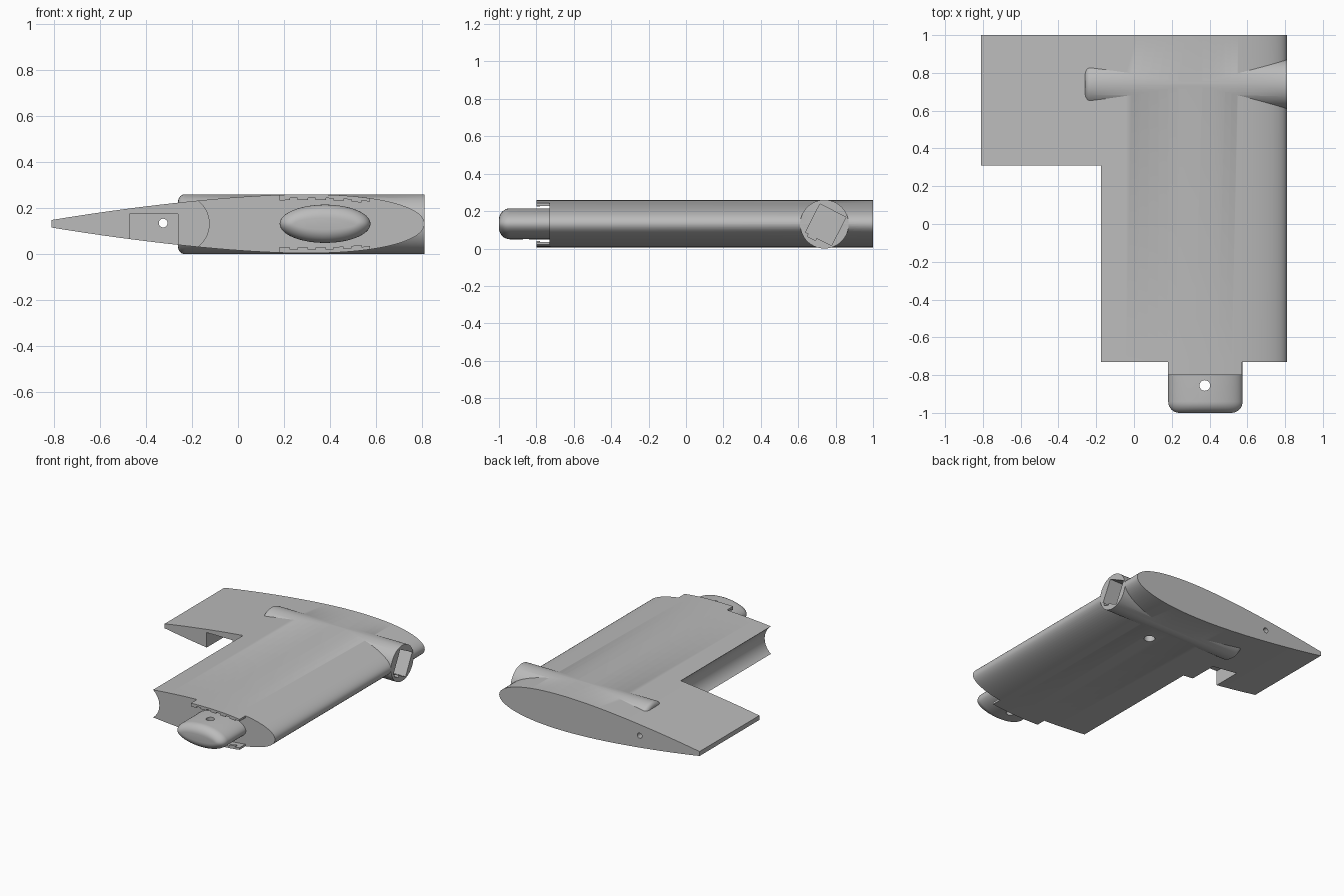
import bpy, bmesh, math
from mathutils import Vector, Matrix

if "Cube" in bpy.data.objects:
    bpy.data.objects.remove(bpy.data.objects["Cube"], do_unlink=True)

MID = 0.132            # height of the chord line
NOSE, TAIL = 0.81, -0.81
CHORD = 1.7            # full chord before the tail is cut blunt

grey = bpy.data.materials.new("plain grey")
grey.use_nodes = True
grey.diffuse_color = (0.5, 0.5, 0.5, 1)
grey.node_tree.nodes["Principled BSDF"].inputs["Base Color"].default_value = (0.5, 0.5, 0.5, 1)


def half_thickness(x):
    t = max(0, (NOSE - x) / CHORD)
    return 0.75 * CHORD * (0.2969 * math.sqrt(t) - 0.126 * t - 0.3516 * t**2
                           + 0.2843 * t**3 - 0.1015 * t**4)


def loft(name, rings):
    """Skin closed rings of points and cap both ends."""
    bm = bmesh.new()
    loops = [[bm.verts.new(p) for p in ring] for ring in rings]
    n = len(loops[0])
    for a, b in zip(loops, loops[1:]):
        for i in range(n):
            j = (i + 1) % n
            bm.faces.new((a[i], a[j], b[j], b[i]))
    bm.faces.new(loops[0])
    bm.faces.new(loops[-1])
    bmesh.ops.recalc_face_normals(bm, faces=bm.faces)
    mesh = bpy.data.meshes.new(name)
    bm.to_mesh(mesh)
    bm.free()
    mesh.materials.append(grey)
    ob = bpy.data.objects.new(name, mesh)
    bpy.context.collection.objects.link(ob)
    return ob


def prism(name, outline, y0, y1):
    return loft(name, [[(x, y, z) for x, z in outline] for y in (y0, y1)])


def box(name, low, high):
    outline = [(low[0], low[2]), (high[0], low[2]), (high[0], high[2]), (low[0], high[2])]
    return prism(name, outline, low[1], high[1])


def rod(name, start, axis, stations, sides=64):
    """Round bar along an axis; stations are (distance, radius)."""
    turn = Vector(axis).to_track_quat('Z', 'Y')
    angles = [math.tau * i / sides for i in range(sides)]
    return loft(name, [[Vector(start) + turn @ Vector((r * math.cos(a), r * math.sin(a), d))
                        for a in angles] for d, r in stations])


def combine(ob, other, operation='DIFFERENCE'):
    """Apply one boolean and drop the helper."""
    mod = ob.modifiers.new("cut", 'BOOLEAN')
    mod.operation, mod.solver, mod.object = operation, 'EXACT', other
    graph = bpy.context.evaluated_depsgraph_get()
    mesh = bpy.data.meshes.new_from_object(ob.evaluated_get(graph))
    ob.modifiers.clear()
    ob.data = mesh
    bpy.data.objects.remove(other, do_unlink=True)


# Wing body: blunt-tailed aerofoil, points packed towards the nose
xs = [NOSE - (NOSE - TAIL) * (i / 40) ** 2 for i in range(41)]
outline = [(x, MID + half_thickness(x)) for x in xs]
outline += [(x, MID - half_thickness(x)) for x in reversed(xs[1:])]
wing = prism("wing_body", outline, -0.73, 1)

# Flap bay with a hollow rounded wall
arc = [math.radians(-90 + 180 * i / 24) for i in range(25)]
bay = [(-1, MID - 0.125)] + [(-0.25 + 0.125 * math.cos(a), MID + 0.125 * math.sin(a)) for a in arc]
bay += [(-1, MID + 0.125)]
combine(wing, prism("bay_cutter", bay, -0.9, 0.31))

# Cross tube with a softened inner end
soft = [(0.03 * (1 - math.cos(a)), 0.1 + 0.03 * math.sin(a))
        for a in [math.pi / 2 * i / 6 for i in range(7)]]
tube = rod("cross_tube", (-0.26, 0.74, 0.13), (1, 0, 0), soft + [(1.07, 0.13)], 96)
combine(wing, tube, 'UNION')

# Tilted square socket in the open end of the tube
socket = box("socket_cutter", (-0.35, -0.078, -0.085), (0.1, 0.078, 0.085))
step = box("step_cutter", (-0.35, -0.06, -0.1), (0.1, -0.01, -0.08))
for cutter in (socket, step):
    cutter.data.transform(Matrix.Translation((NOSE, 0.747, 0.127))
                          @ Matrix.Rotation(math.radians(-27), 4, 'X'))
    combine(wing, cutter)

# Hinge pocket, hinge pin hole and underside screw hole
combine(wing, box("pocket_cutter", (-0.47, 0.2, -0.1), (-0.26, 0.52, 0.175)))
combine(wing, rod("pin_cutter", (-0.325, 0.25, 0.135), (0, 1, 0), [(0, 0.019), (0.9, 0.019)], 32))
combine(wing, rod("screw_cutter", (0.35, 0.58, -0.1), (0, 0, 1), [(0, 0.037), (0.24, 0.037)], 32))

# Oval plug with a rounded end and a vertical bolt hole
rings = []
for d, y in [(0.06 * (1 - math.sin(a)), -0.94 - 0.06 * math.cos(a))
             for a in [math.pi / 2 * i / 8 for i in range(9)]] + [(0, -0.72)]:
    rings.append([(0.378 + (0.197 - d) * math.cos(t), y, MID + (0.083 - d) * math.sin(t))
                  for t in [math.tau * i / 72 for i in range(72)]])
plug = loft("joining_plug", rings)
combine(plug, rod("bolt_cutter", (0.375, -0.855, -0.1), (0, 0, 1), [(0, 0.028), (0.5, 0.028)], 32))

# Snap tabs above and below the plug, each with a row of teeth
parts = [wing, plug]


def skin_strip(name, x0, x1, y0, y1, side, top, bottom):
    pts = [x0 + (x1 - x0) * i / 10 for i in range(11)]
    upper = [(x, MID + side * (half_thickness(x) - top)) for x in pts]
    lower = [(x, MID + side * (half_thickness(x) - bottom)) for x in reversed(pts)]
    parts.append(prism(name, upper + lower, y0, y1))


for label, side in (("upper", 1), ("lower", -1)):
    skin_strip(label + "_tab", 0.18, 0.572, -0.8, -0.725, side, 0, 0.015)
    for i in range(5):
        x = 0.18 + 0.078 * i
        skin_strip(f"{label}_tooth_{i + 1}", x, x + 0.045, -0.8, -0.78, side, 0.012, 0.024)

# Smooth curved skin, crisp edges
for ob in bpy.context.selected_objects:
    ob.select_set(False)
for ob in parts:
    ob.select_set(True)
bpy.context.view_layer.objects.active = wing
bpy.ops.object.shade_smooth_by_angle(angle=math.radians(28))
